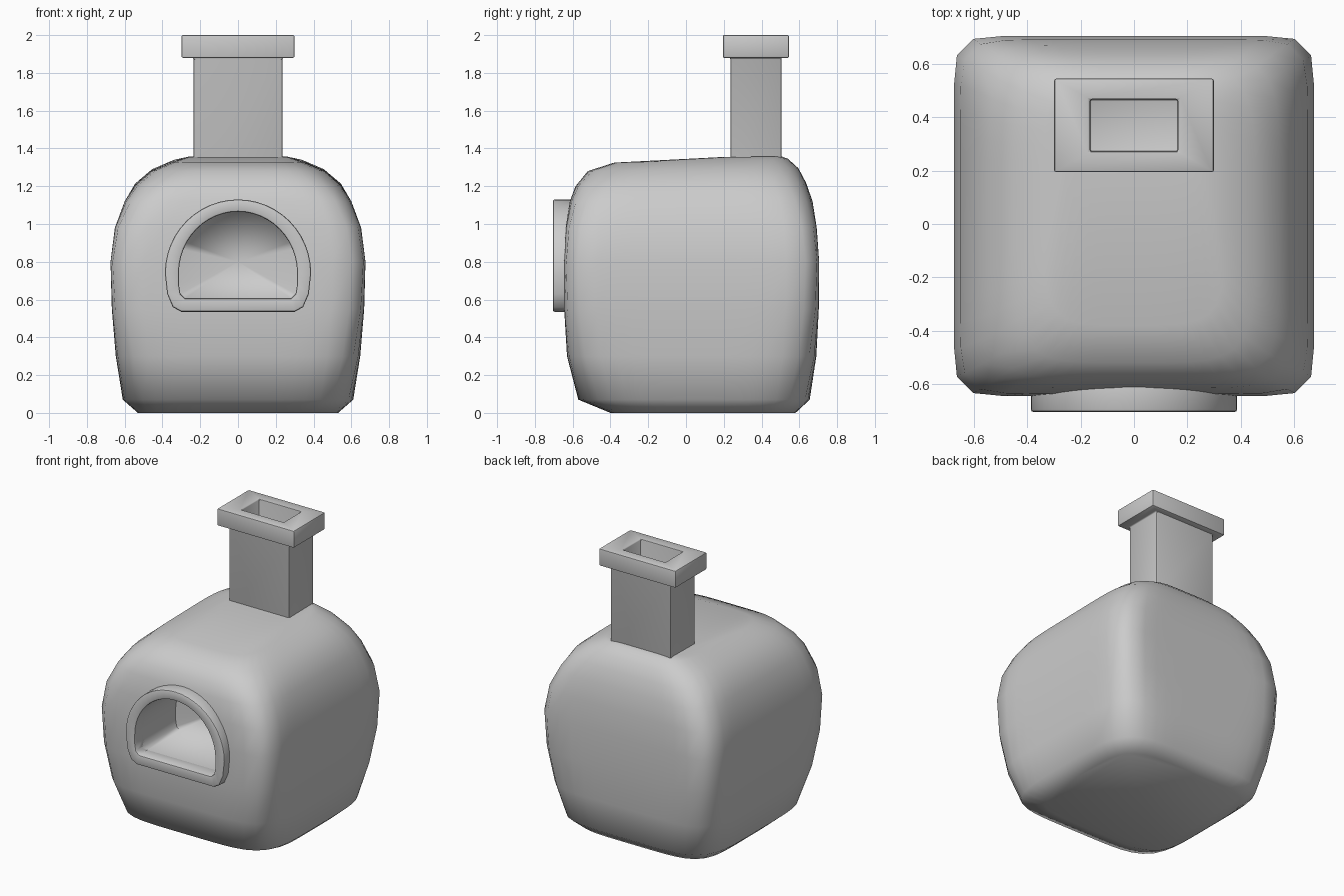
import bpy, bmesh, math

if "Cube" in bpy.data.objects:
    bpy.data.objects.remove(bpy.data.objects["Cube"])


def make_object(name, bm):
    bmesh.ops.recalc_face_normals(bm, faces=bm.faces[:])
    mesh = bpy.data.meshes.new(name)
    bm.to_mesh(mesh)
    bm.free()
    ob = bpy.data.objects.new(name, mesh)
    bpy.context.collection.objects.link(ob)
    return ob


def loft(name, rings, cap=True, closed=False, apex=None):
    """Skin a list of equal-length point rings."""
    bm = bmesh.new()
    vs = [[bm.verts.new(p) for p in r] for r in rings]
    n = len(vs[0])
    pairs = list(zip(vs, vs[1:])) + ([(vs[-1], vs[0])] if closed else [])
    for a, b in pairs:
        for i in range(n):
            j = (i + 1) % n
            bm.faces.new((a[i], a[j], b[j], b[i]))
    if cap:
        bm.faces.new(vs[0])
        if apex:
            tip = bm.verts.new(apex)
            for i in range(n):
                bm.faces.new((vs[-1][i], vs[-1][(i + 1) % n], tip))
        else:
            bm.faces.new(vs[-1])
    return make_object(name, bm)


def apply_mod(ob, kind, **settings):
    m = ob.modifiers.new(kind, kind)
    for k, v in settings.items():
        setattr(m, k, v)
    bpy.context.view_layer.objects.active = ob
    bpy.ops.object.modifier_apply(modifier=m.name)


def smooth(ob, angle):
    bpy.ops.object.select_all(action='DESELECT')
    ob.select_set(True)
    bpy.context.view_layer.objects.active = ob
    bpy.ops.object.shade_smooth_by_angle(angle=math.radians(angle))


def body_ring(zf, zb, hx, y0, y1, power, n=64):
    pts = []
    for i in range(n):
        t = 2 * math.pi * (i + 0.5) / n
        c, s = math.cos(t), math.sin(t)
        r = (abs(c) ** power + abs(s) ** power) ** (-1 / power)
        u = (s * r + 1) / 2
        pts.append((hx * c * r, y0 + (y1 - y0) * u, zf + (zb - zf) * u))
    return pts


def half_arch(foot, rx, rz, zc=.74, n=12):
    """Foot corner points, then a quarter ellipse up to the crown."""
    return foot + [(rx * math.cos(k * math.pi / 2 / n), zc + rz * math.sin(k * math.pi / 2 / n))
                   for k in range(n)] + [(0, zc + rz)]


def arch(half, y):
    """Mirror a half profile (bottom right to top centre) into a ring."""
    return [(x, y, z) for x, z in half] + [(-x, y, z) for x, z in reversed(half[:-1])]


def rect(cx, cy, hx, hy, z):
    return [(cx + sx * hx, cy + sy * hy, z)
            for sx, sy in ((-1, -1), (1, -1), (1, 1), (-1, 1))]


# Bulging oven body: front z, back z, half width, front y, back y, squareness
body = loft("oven_body", [body_ring(*r) for r in (
    (0, 0, .53, -.40, .58, 5),
    (.07, .07, .61, -.57, .655, 5),
    (.30, .30, .647, -.63, .69, 7),
    (.55, .55, .668, -.645, .703, 11),
    (.80, .80, .675, -.645, .705, 14),
    (.98, .98, .652, -.637, .692, 11),
    (1.12, 1.12, .60, -.615, .67, 7.5),
    (1.20, 1.22, .545, -.585, .635, 6),
    (1.28, 1.295, .455, -.52, .595, 5),
    (1.325, 1.345, .34, -.38, .54, 5),
    (1.354, 1.358, .26, .18, .505, 6))])

# Arched mouth with a deep recess
outer = half_arch([(.30, .535), (.345, .56), (.375, .63)], .387, .39)
inner = half_arch([(.28, .607), (.305, .63), (.313, .68)], .313, .325)
cutter = loft("mouth_cutter", [arch(inner, -.8), arch(inner, -.25)], apex=(0, -.20, .80))
cutter.hide_render = True
apply_mod(body, 'BOOLEAN', operation='DIFFERENCE', object=cutter, solver='EXACT')
bpy.data.objects.remove(cutter)
smooth(body, 80)

frame = loft("mouth_frame", [arch(outer, -.56), arch(outer, -.705),
                             arch(inner, -.705), arch(inner, -.60)],
             cap=False, closed=True)
apply_mod(frame, 'BEVEL', width=.01, segments=2, limit_method='ANGLE',
          angle_limit=math.radians(60))
smooth(frame, 40)

# Chimney shaft, cap and flue as one hollow skin
cy = .37
chimney = loft("chimney", [
    rect(0, cy, .235, .135, 1.28), rect(0, cy, .235, .135, 1.88),
    rect(0, cy, .30, .175, 1.88), rect(0, cy, .30, .175, 2.0),
    rect(0, cy, .165, .098, 2.0), rect(0, cy, .165, .098, 1.5)])
apply_mod(chimney, 'BEVEL', width=.008, segments=2, limit_method='ANGLE',
          angle_limit=math.radians(60))
smooth(chimney, 40)
